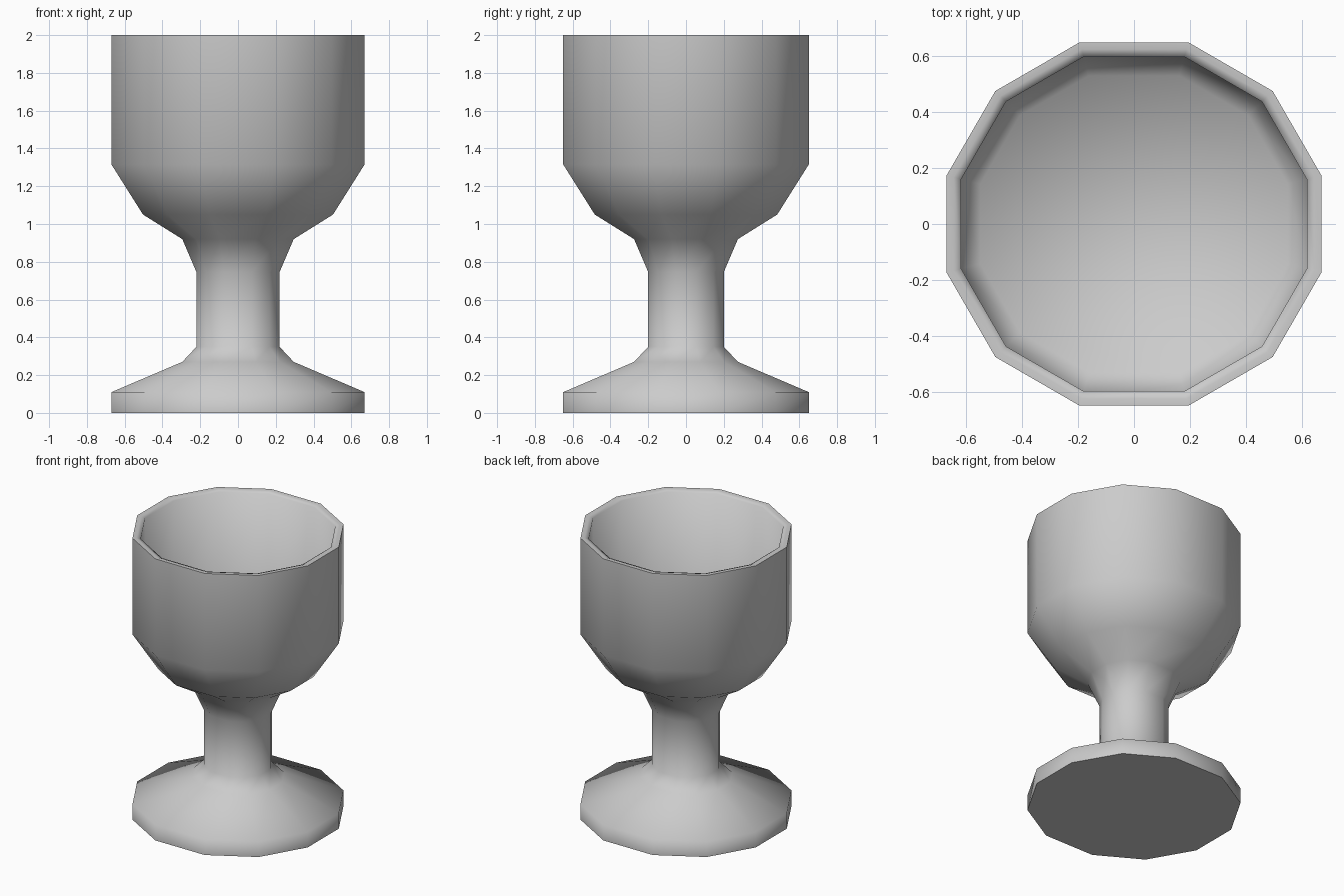
import bpy, bmesh, math

if "Cube" in bpy.data.objects:
    bpy.data.objects.remove(bpy.data.objects["Cube"])

SIDES = 12
GAP = 0.02   # the halves are spread slightly along x

# (radius across flats-to-corner in x, height): outside from foot to rim, then inside
profile = [
    (0.65, 0.0), (0.65, 0.11), (0.275, 0.27), (0.20, 0.35), (0.20, 0.745),
    (0.275, 0.92), (0.483, 1.05), (0.65, 1.315), (0.65, 2.0),
    (0.625, 2.0), (0.598, 1.99), (0.598, 1.36), (0.53, 1.26),
]

# Goblet: foot, stem and bowl as one lathed shell
bm = bmesh.new()
rings = []
for half, z in profile:
    r = half / math.cos(math.pi / SIDES)
    ring = []
    for i in range(SIDES):
        a = 2 * math.pi * (i + 0.5) / SIDES
        x = r * math.cos(a)
        ring.append(bm.verts.new((x + math.copysign(GAP, x), r * math.sin(a), z)))
    rings.append(ring)
for low, high in zip(rings, rings[1:]):
    for i in range(SIDES):
        j = (i + 1) % SIDES
        bm.faces.new((low[i], low[j], high[j], high[i]))

# Underside of the foot and floor of the bowl
bm.faces.new(rings[0][::-1])
bm.faces.new(rings[-1])
bmesh.ops.recalc_face_normals(bm, faces=bm.faces)

mesh = bpy.data.meshes.new("goblet")
bm.to_mesh(mesh)
bm.free()
goblet = bpy.data.objects.new("goblet", mesh)
bpy.context.collection.objects.link(goblet)
bpy.context.view_layer.objects.active = goblet
goblet.select_set(True)
bpy.ops.object.shade_smooth_by_angle(angle=math.radians(70))
